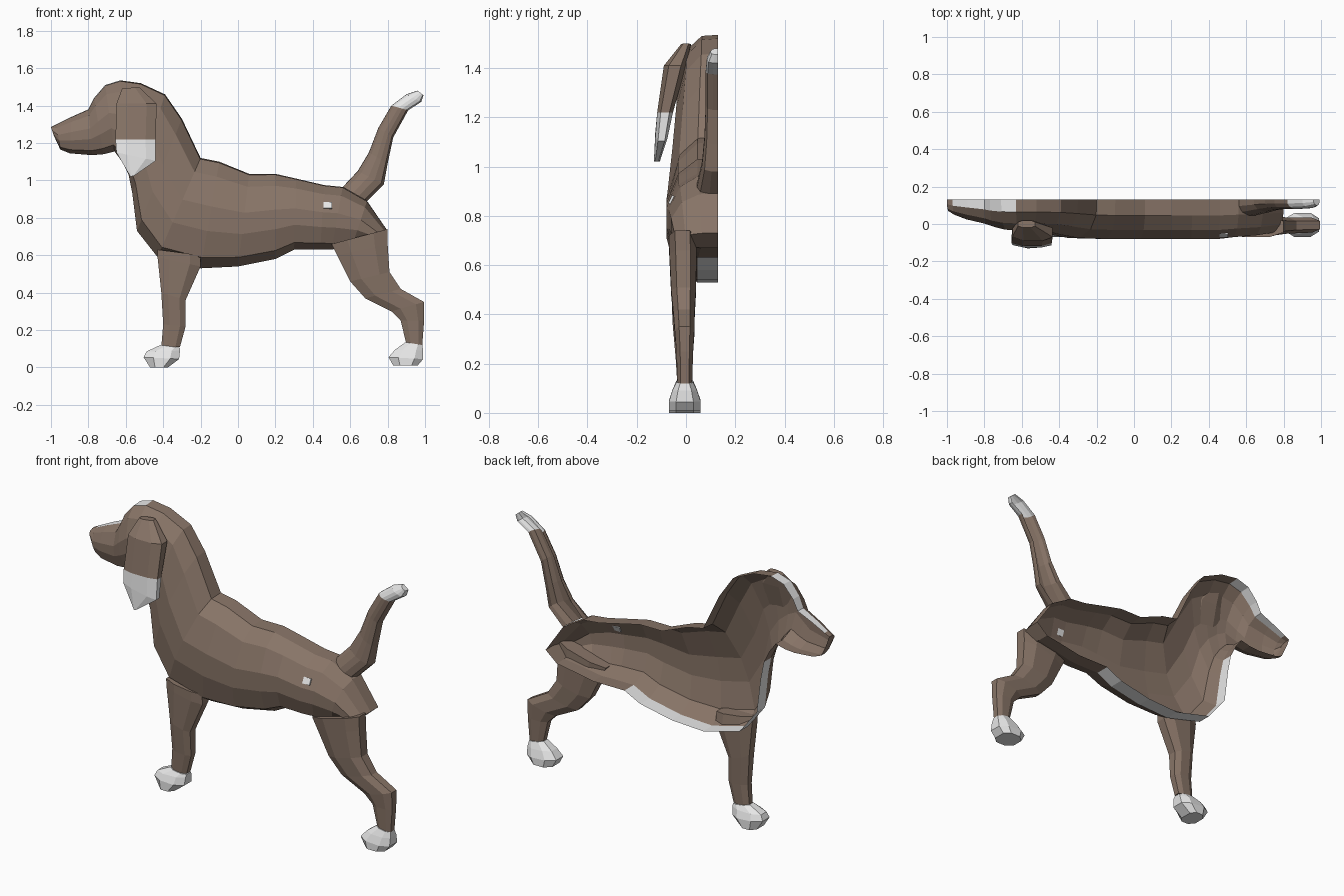
import bpy, bmesh, math

CENTRE = 0.13  # y of the open middle plane of the half model


def material(name, rgb):
    m = bpy.data.materials.new(name)
    m.diffuse_color = (*rgb, 1)
    return m


brown = material("brown fur", (0.245, 0.175, 0.135))
white = material("white fur", (0.82, 0.82, 0.82))


def make(name, bm, mats=(brown, white)):
    me = bpy.data.meshes.new(name)
    bm.to_mesh(me)
    bm.free()
    for m in mats:
        me.materials.append(m)
    ob = bpy.data.objects.new(name, me)
    bpy.context.collection.objects.link(ob)
    return ob


def half_loft(name, stations, is_white, caps=()):
    """Open half shell; a station is (top x, top z, bottom x, bottom z, half width)."""
    section = [(0, 0), (.4, .01), (.77, .14), (1, .42), (1, .65), (.84, .9), (.4, 1), (0, 1)]
    bm = bmesh.new()
    rings = []
    for tx, tz, bx, bz, w in stations:
        rings.append([bm.verts.new((tx + (bx - tx) * t, CENTRE - w * f, tz + (bz - tz) * t))
                      for f, t in section])
    for i in range(len(rings) - 1):
        a, b = rings[i], rings[i + 1]
        for j in range(len(section) - 1):
            f = bm.faces.new((a[j], a[j + 1], b[j + 1], b[j]))
            f.material_index = int(is_white(i, j))
    if 0 in caps:
        bm.faces.new(rings[0][::-1])
    if 1 in caps:
        f = bm.faces.new(rings[-1])
        f.material_index = int(is_white(len(rings) - 2, 3))
    return make(name, bm)


def limb(name, stations, is_white=lambda i: False):
    """Closed eight-sided loft; a station is (front x, z, back x, z, centre y, half width)."""
    section = [(0, -.5), (.28, -1), (.75, -1), (1, -.55), (1, .55), (.75, 1), (.28, 1), (0, .5)]
    bm = bmesh.new()
    rings = []
    for fx, fz, bx, bz, yc, h in stations:
        rings.append([bm.verts.new((fx + (bx - fx) * u, yc + v * h, fz + (bz - fz) * u))
                      for u, v in section])
    n = len(section)
    for i in range(len(rings) - 1):
        a, b = rings[i], rings[i + 1]
        for j in range(n):
            k = (j + 1) % n
            f = bm.faces.new((a[j], a[k], b[k], b[j]))
            f.material_index = int(is_white(i))
    bm.faces.new(rings[0]).material_index = int(is_white(0))
    bm.faces.new(rings[-1]).material_index = int(is_white(len(rings) - 2))
    bmesh.ops.recalc_face_normals(bm, faces=bm.faces)
    return make(name, bm)


# Head, neck and trunk in one shell, nose to rump
trunk = [
    (-1.0, 1.285, -.985, 1.24, .06),
    (-.97, 1.30, -.95, 1.165, .08),
    (-.89, 1.34, -.90, 1.145, .105),
    (-.80, 1.38, -.78, 1.135, .13),
    (-.77, 1.44, -.72, 1.14, .145),
    (-.71, 1.51, -.66, 1.155, .16),
    (-.63, 1.535, -.62, 1.10, .165),
    (-.52, 1.52, -.585, 1.03, .165),
    (-.39, 1.46, -.565, .93, .17),
    (-.30, 1.33, -.54, .73, .185),
    (-.20, 1.12, -.43, .59, .205),
    (-.10, 1.10, -.20, .53, .21),
    (.06, 1.035, 0, .54, .21),
    (.20, 1.035, .20, .58, .21),
    (.31, 1.01, .30, .63, .21),
    (.46, .975, .44, .63, .21),
    (.56, .965, .50, .63, .20),
    (.69, .89, .61, .65, .19),
    (.80, .73, .73, .67, .172),
]


# White blaze on the face, white stripe down chest and belly
def trunk_white(i, j):
    return (j == 0 and 1 <= i <= 5) or (j == 6 and 7 <= i <= 13)


half_loft("head_and_body", trunk, trunk_white, caps=(0, 1))

# Tail with white tip
tail = [
    (.56, .965, .69, .89, .085),
    (.64, 1.05, .78, .98, .065),
    (.70, 1.15, .80, 1.09, .055),
    (.75, 1.28, .83, 1.23, .05),
    (.82, 1.40, .91, 1.375, .05),
    (.90, 1.46, .98, 1.42, .045),
    (.96, 1.48, .992, 1.455, .03),
]
half_loft("tail", tail, lambda i, j: i >= 4, caps=(1,))

# Hanging ear with white lower end
limb("ear", [
    (-.62, 1.49, -.53, 1.50, .0, .02),
    (-.65, 1.41, -.435, 1.41, -.045, .045),
    (-.655, 1.22, -.44, 1.22, -.085, .032),
    (-.65, 1.15, -.44, 1.105, -.10, .025),
    (-.575, 1.02, -.555, 1.025, -.118, .012),
], lambda i: i >= 2)

# Legs
limb("front_leg", [
    (-.43, .63, -.20, .60, -.015, .045),
    (-.43, .59, -.20, .54, -.01, .05),
    (-.41, .40, -.28, .36, -.01, .045),
    (-.40, .23, -.28, .22, -.007, .035),
    (-.41, .11, -.31, .11, -.005, .03),
])
limb("hind_leg", [
    (.50, .66, .80, .74, -.015, .055),
    (.53, .60, .80, .66, -.012, .055),
    (.60, .46, .81, .51, -.01, .05),
    (.68, .37, .87, .42, -.008, .043),
    (.82, .30, .995, .35, -.006, .04),
    (.87, .25, .995, .25, -.005, .034),
    (.90, .125, .985, .12, -.005, .03),
])

# White paws
limb("front_paw", [
    (-.415, .12, -.31, .105, -.005, .034),
    (-.49, .085, -.31, .09, -.005, .05),
    (-.505, .055, -.315, .045, -.005, .064),
    (-.47, 0, -.375, 0, -.005, .064),
], lambda i: True)
limb("hind_paw", [
    (.895, .135, .985, .12, -.005, .034),
    (.84, .095, .99, .09, -.005, .05),
    (.805, .055, .99, .045, -.005, .064),
    (.83, .01, .96, .01, -.005, .064),
], lambda i: True)

# Small white spot on the flank
bm = bmesh.new()
bmesh.ops.create_cube(bm, size=1)
bmesh.ops.scale(bm, vec=(.045, .009, .036), verts=bm.verts)
spot = make("flank_spot", bm, (white,))
spot.location = (.48, -.06, .866)
spot.rotation_euler.x = math.radians(-27)
